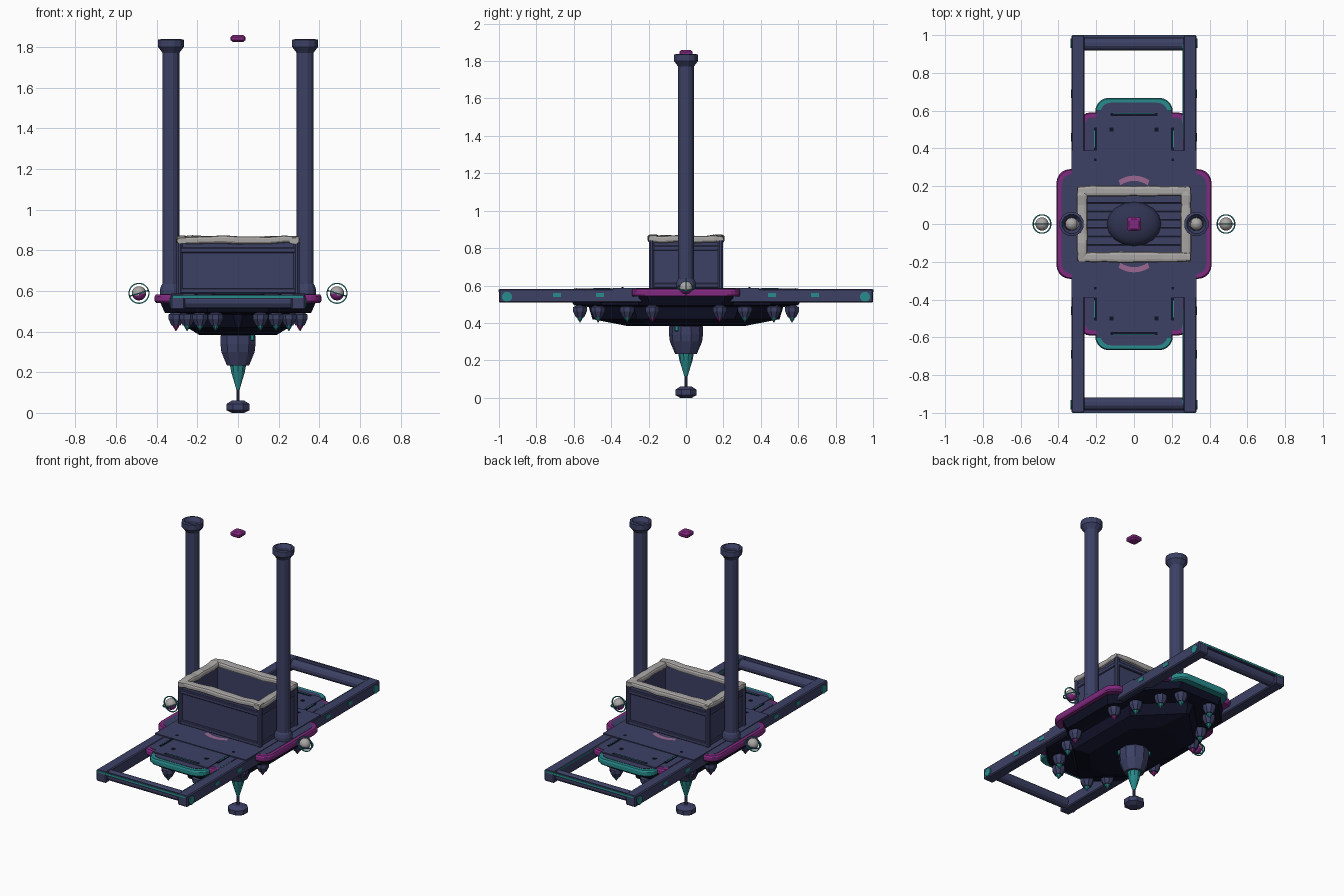
import bpy, bmesh, math, random
from mathutils import Matrix

random.seed(4)
if "Cube" in bpy.data.objects:
    bpy.data.objects.remove(bpy.data.objects["Cube"])


def material(name, rgb):
    m = bpy.data.materials.new(name)
    m.use_nodes = True
    m.diffuse_color = (*rgb, 1)
    m.node_tree.nodes["Principled BSDF"].inputs["Base Color"].default_value = (*rgb, 1)
    return m


NAVY = material("navy metal", (0.046, 0.053, 0.13))
DEEP = material("deep navy", (0.03, 0.034, 0.085))
DARK = material("dark hull", (0.005, 0.006, 0.02))
TEAL = material("teal trim", (0.022, 0.26, 0.265))
MAGENTA = material("magenta trim", (0.22, 0.022, 0.21))
GREY = material("pale grey", (0.4, 0.385, 0.375))
PINK = material("dusty pink", (0.33, 0.14, 0.29))
SIGNS = (-1, 1)


def finish(name, bm, mat, loc=(0, 0, 0), smooth=False):
    bmesh.ops.remove_doubles(bm, verts=bm.verts, dist=1e-5)
    bmesh.ops.recalc_face_normals(bm, faces=bm.faces)
    me = bpy.data.meshes.new(name)
    bm.to_mesh(me)
    bm.free()
    me.materials.append(mat)
    for p in me.polygons:
        p.use_smooth = smooth
    ob = bpy.data.objects.new(name, me)
    ob.location = loc
    bpy.context.collection.objects.link(ob)
    return ob


def box(name, mat, centre, size, bevel=0):
    bm = bmesh.new()
    bmesh.ops.create_cube(bm, size=1, matrix=Matrix.Diagonal((*size, 1)))
    if bevel:
        bmesh.ops.bevel(bm, geom=bm.edges[:], offset=bevel, segments=1, affect='EDGES')
    return finish(name, bm, mat, centre)


def loft(name, mat, rings, loc=(0, 0, 0), closed=False):
    """Skin a list of equal-length point rings; cap the ends unless closed."""
    bm = bmesh.new()
    rows = [[bm.verts.new(p) for p in ring] for ring in rings]
    n = len(rows[0])
    pairs = list(zip(rows, rows[1:])) + ([(rows[-1], rows[0])] if closed else [])
    for a, b in pairs:
        for i in range(n):
            j = (i + 1) % n
            bm.faces.new((a[i], a[j], b[j], b[i]))
    if not closed:
        bm.faces.new(rows[0])
        bm.faces.new(rows[-1])
    return finish(name, bm, mat, loc)


def circle(r, z, sides):
    return [(r * math.cos(t), r * math.sin(t), z)
            for t in (math.tau * (i + 0.5) / sides for i in range(sides))]


def lathe(name, mat, profile, sides=8, loc=(0, 0, 0), closed=False):
    return loft(name, mat, [circle(r, z, sides) for r, z in profile], loc, closed)


def rounded(hx, hy, r, z, seg=5):
    """Rounded rectangle outline; seg=1 gives chamfered corners."""
    pts = []
    for q, (sx, sy) in enumerate(((1, 1), (-1, 1), (-1, -1), (1, -1))):
        for k in range(seg + 1):
            t = math.pi / 2 * (q + k / seg)
            pts.append((sx * (hx - r) + r * math.cos(t), sy * (hy - r) + r * math.sin(t), z))
    return pts


def ball(name, mat, loc, r, scale=(1, 1, 1)):
    bm = bmesh.new()
    bmesh.ops.create_uvsphere(bm, u_segments=16, v_segments=10, radius=r,
                              matrix=Matrix.Diagonal((*scale, 1)))
    return finish(name, bm, mat, loc, True)


# Deck: overlapping rounded plates, each edged by a bulging trim band
for name, trim, hx, hy, r, top in (("wide_deck", MAGENTA, .41, .29, .07, .584),
                                   ("long_deck", MAGENTA, .285, .59, .05, .580),
                                   ("end_deck", TEAL, .205, .668, .07, .576)):
    loft(name + "_trim", trim, [rounded(hx - d, hy - d, r, z) for d, z in (
        (.006, top - .043), (0, top - .034), (0, top - .012), (.005, top - .002))])
    loft(name + "_top", NAVY, [rounded(hx - .026, hy - .026, r - .015, z)
                               for z in (top - .04, top)])
box("middle_deck", NAVY, (0, 0, .566), (.66, .78, .044))
for e in SIGNS:
    box("end_deck_cover", NAVY, (0, e * .49, .572), (.4, .22, .022))

# Hull: chamfered shells tapering to a flat keel
loft("long_hull", DARK, [rounded(hx, hy, c, z, 1) for hx, hy, c, z in (
    (.30, .63, .15, .55), (.30, .60, .15, .495), (.265, .52, .24, .485),
    (.25, .50, .24, .42), (.19, .31, .12, .383))])
loft("wide_hull", DARK, [rounded(hx, hy, c, z, 1) for hx, hy, c, z in (
    (.385, .27, .06, .55), (.36, .25, .06, .492))])

# Side rails with teal lamps and end discs
for s in SIGNS:
    box("side_rail", NAVY, (s * .296, 0, .545), (.07, 2, .074), .006)
    for y in (-.69, -.46, -.24, .24, .46, .69):
        box("rail_lamp", TEAL, (s * .331, y, .55), (.006, .044, .022))
    for e in SIGNS:
        disc = lathe("rail_end_disc", TEAL, [(.027, -.004), (.027, .004)], 12,
                     (s * .333, e * .957, .54))
        disc.rotation_euler.y = math.pi / 2
for e in SIGNS:
    box("rail_inner_strip", TEAL, (.26, e * .7, .576), (.004, .5, .007))

# Round end bars
for e in SIGNS:
    bar = lathe("end_bar", NAVY, [(.034, -.262), (.034, .262)], 12, (0, e * .952, .546))
    bar.rotation_euler.y = math.pi / 2
    box("end_cross_plate", NAVY, (0, e * .992, .57), (.54, .012, .022))
    box("end_strip", TEAL, (0, e * .998, .572), (.64, .007, .012))

# Deck fittings
for e in SIGNS:
    box("end_slot", DARK, (0, e * .58, .582), (.25, .014, .006))
    box("end_slot_light", TEAL, (0, e * .584, .583), (.22, .004, .006))
    bm = bmesh.new()
    arc = []
    for r in (.222, .25):
        arc.append([bm.verts.new((r * .75 * math.sin(t), e * (.006 + r * math.cos(t)), 0))
                    for t in (.45 * (k / 4 - 1) for k in range(9))])
    for k in range(8):
        bm.faces.new((arc[0][k], arc[0][k + 1], arc[1][k + 1], arc[1][k]))
    bmesh.ops.solidify(bm, geom=bm.faces[:], thickness=.005)
    finish("deck_arc", bm, PINK, (0, 0, .59))
    for s in SIGNS:
        box("bolt_plate", DARK, (s * .12, e * .5, .582), (.022, .022, .006))
        box("side_slot", DARK, (s * .205, e * .45, .582), (.016, .12, .006))
        box("side_slot_light", TEAL, (s * .208, e * .45, .584), (.005, .09, .005))
        box("small_bolt", DARK, (s * .205, e * .34, .588), (.012, .012, .006))

# Open crate on deck
W, D, T = .288, .185, .03
for s in SIGNS:
    box("crate_long_wall", NAVY, (0, s * (D - T / 2), .71), (2 * W, T, .255))
    box("crate_short_wall", NAVY, (s * (W - T / 2), 0, .71), (T, 2 * D - 2 * T, .255))
    for z in (.6, .8):
        box("crate_long_band", NAVY, (0, s * D, z), (2 * W, .024, .026), .004)
        box("crate_short_band", NAVY, (s * W, 0, z), (.014, 2 * D, .026), .004)
    for e in SIGNS:
        lathe("crate_corner_post", NAVY, [(.015, .58), (.015, .84)], 8, (s * W, e * D, 0))
for k in range(7):
    box("crate_floor_plank", NAVY, (0, (k - 3) * .044, .593), (.52, .043, .022), .002)
ball("crate_dome", DEEP, (0, 0, .6), 1, (.145, .118, .06))


# Lumpy padded rim
def roll(name, half, width, loc, turn):
    rings = []
    for k in range(9):
        f = k / 4 - 1
        swell = (.72 if abs(f) == 1 else 1) * random.uniform(.9, 1.08)
        dz = random.uniform(-.004, .004)
        rings.append([(f * half, y * width * swell, z * .019 * swell + dz)
                      for y, z, _ in rounded(1, 1, .6, 0, 2)])
    loft(name, GREY, rings, loc).rotation_euler.z = turn


for s in SIGNS:
    roll("long_rim_pad", .3, .029, (0, s * .175, .851), 0)
    roll("short_rim_pad", .2, .029, (s * .275, 0, .849), math.pi / 2)

# Tall hollow columns and the orbs
for s in SIGNS:
    lathe("column", NAVY, [(.036, .585), (.056, .575), (.056, .605), (.05, .625), (.043, .635),
                           (.043, 1.77), (.05, 1.78), (.066, 1.80), (.066, 1.835),
                           (.052, 1.838), (.037, 1.815)], 12, (s * .33, 0, 0), True)
    ball("column_orb", GREY, (s * .33, 0, .6), .034)
    spot = (s * .487, 0, .588)
    orb = ball("side_orb", GREY, spot, .035)
    orb.data.materials.append(MAGENTA)
    for p in orb.data.polygons:
        p.material_index = int(p.center.z + s * .3 * p.center.x < -.006)
    for turn in ((math.pi / 2, 0, 0), (0, s * .3, 0)):
        ring = lathe("orb_ring", TEAL, [(.046, -.003), (.052, -.003), (.052, .003), (.046, .003)],
                     24, spot, True)
        ring.rotation_euler = turn

# Hanging thrusters, four in each quarter
for sx in SIGNS:
    for sy in SIGNS:
        for i, (x, y) in enumerate(((.305, .18), (.25, .315), (.187, .47), (.11, .567))):
            at = (sx * x, sy * y, 0)
            lathe("thruster_cup", NAVY, [(.02, .53), (.024, .492), (.04, .484), (.04, .462),
                                         (.024, .43)], 8, at)
            lathe("thruster_tip", MAGENTA if i == 0 else TEAL,
                  [(.019, .432), (.012, .418), (.001, .402)], 8, at)

# Central pendant below the hull
lathe("pendant_cup", NAVY, [(.07, .40), (.09, .38), (.091, .34), (.086, .3), (.058, .234)], 10)
lathe("pendant_cone", TEAL, [(.042, .236), (.035, .2), (.021, .155), (.009, .115)], 10)
lathe("pendant_rod", NAVY, [(.009, .12), (.009, .05)], 8)
lathe("pendant_foot", NAVY, [(.034, 0), (.062, .014), (.062, .043), (.034, .06)], 8)
for s in SIGNS:
    box("pendant_lamp", TEAL, (s * .07, -s * .05, .37), (.022, .022, .03), .004)

# Floating gem
loft("floating_gem", MAGENTA, [rounded(h, h, .012, z, 2) for h, z in (
    (.026, 1.824), (.036, 1.833), (.036, 1.849), (.026, 1.858))])
